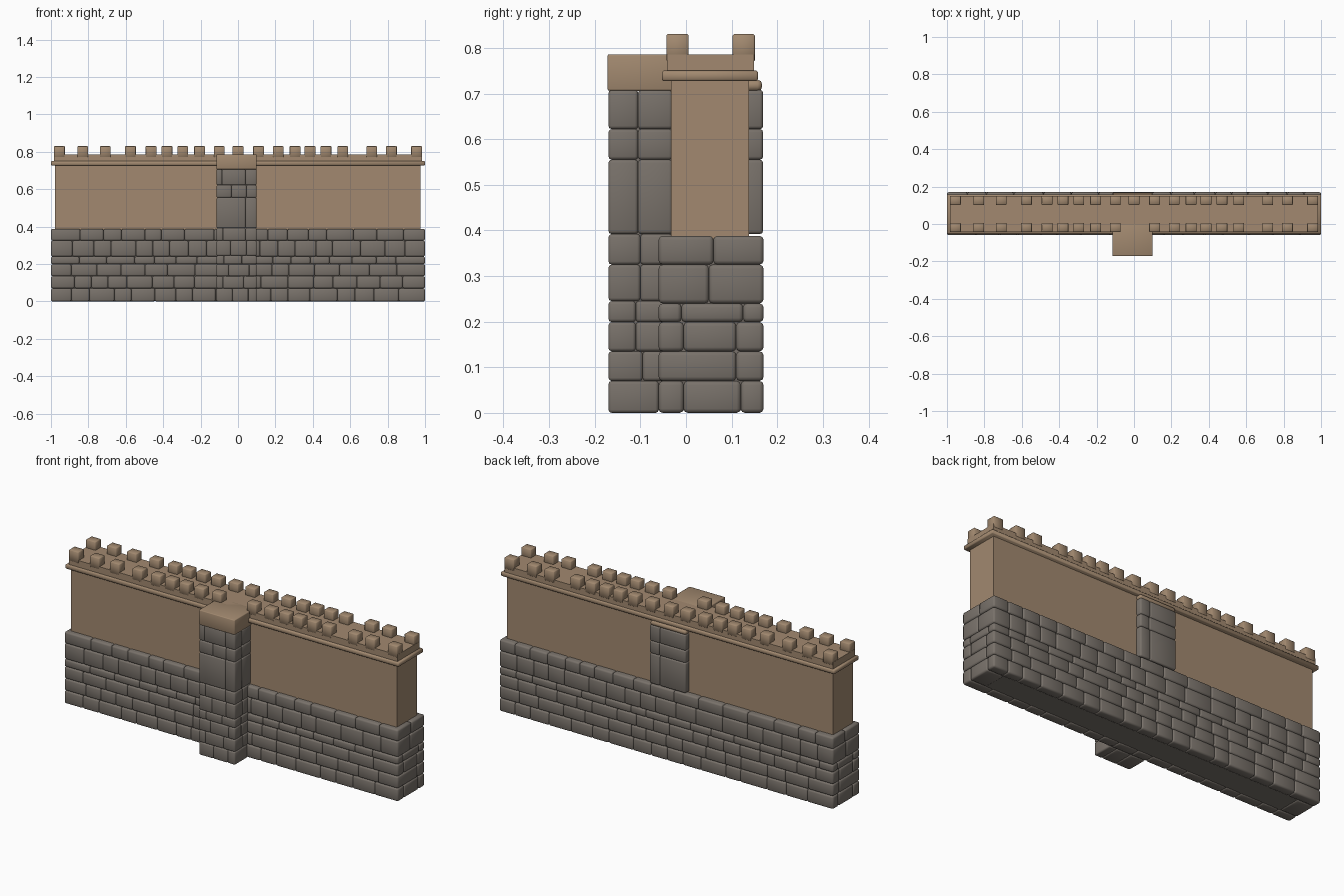
import bpy, bmesh, math, random

if "Cube" in bpy.data.objects:
    bpy.data.objects.remove(bpy.data.objects["Cube"])
random.seed(7)


def material(name, rgb):
    m = bpy.data.materials.new(name)
    m.diffuse_color = (*rgb, 1)
    m.use_nodes = True
    m.node_tree.nodes["Principled BSDF"].inputs["Base Color"].default_value = m.diffuse_color
    return m


STONE = material("grey stone", (0.19, 0.167, 0.145))
TAN = material("tan plaster", (0.36, 0.25, 0.16))


def build(name, boxes, mat, bevel=0.0, segments=2):
    """One object made of bevelled boxes (x0, x1, y0, y1, z0, z1)."""
    bm = bmesh.new()
    for x0, x1, y0, y1, z0, z1 in boxes:
        vs = bmesh.ops.create_cube(bm, size=1)["verts"]
        for v in vs:
            v.co.x = x1 if v.co.x > 0 else x0
            v.co.y = y1 if v.co.y > 0 else y0
            v.co.z = z1 if v.co.z > 0 else z0
    if bevel:
        bmesh.ops.bevel(bm, geom=bm.edges[:], offset=bevel, segments=segments,
                        profile=0.5, affect='EDGES')
    me = bpy.data.meshes.new(name)
    bm.to_mesh(me)
    bm.free()
    me.materials.append(mat)
    ob = bpy.data.objects.new(name, me)
    bpy.context.collection.objects.link(ob)
    if bevel:
        bpy.ops.object.select_all(action='DESELECT')
        ob.select_set(True)
        bpy.context.view_layer.objects.active = ob
        bpy.ops.object.shade_smooth_by_angle(angle=math.radians(50))
    return ob


def run(x0, x1, lo=0.085, hi=0.16):
    """Split a length into stones of irregular width."""
    xs = [x0]
    while x1 - xs[-1] > hi + lo:
        xs.append(xs[-1] + random.uniform(lo, hi))
    if x1 - xs[-1] > hi:
        xs.append((xs[-1] + x1) / 2)
    return xs + [x1]


# Stone base: front and back runs per course, filler stones at both ends
Y0, Y1 = -0.06, 0.17
courses = [(0, 0.07, -0.005, 0.12), (0.07, 0.135, 0.11, 0.11),
           (0.135, 0.199, -0.005, 0.11), (0.199, 0.24, -0.01, 0.125),
           (0.24, 0.325, 0.05, 0.05), (0.325, 0.388, 0.06, 0.06)]
stones = []
for z0, z1, ya, yb in courses:
    for y0, y1 in ((Y0, ya), (yb, Y1)):
        xs = run(-1, 1)
        stones += [(a, b, y0, y1, z0, z1) for a, b in zip(xs, xs[1:])]
    if yb > ya:
        stones += [(-1, -0.9, ya, yb, z0, z1), (0.9, 1, ya, yb, z0, z1)]
build("base_stones", stones, STONE, 0.009)
build("base_core", [(-0.99, 0.99, Y0 + 0.01, Y1 - 0.01, 0.005, 0.382)], STONE)

# Stone pillar on the front: z range, x joints, y joint
L, R = -0.115, 0.1
rows = [(0, 0.07, [-0.03, 0.055], -0.06), (0.07, 0.135, [-0.08, 0.03], -0.095),
        (0.135, 0.199, [-0.05, 0.06], -0.11), (0.199, 0.245, [-0.075, 0.02], -0.11),
        (0.245, 0.325, [-0.04, 0.045], -0.1), (0.325, 0.392, [-0.08, 0.04], -0.1),
        (0.392, 0.555, [0.04], -0.105), (0.555, 0.622, [-0.035, 0.045], -0.105),
        (0.622, 0.708, [-0.085, 0.04], -0.105)]
pillar, rear = [], []
for z0, z1, joints, ym in rows:
    xs = [L] + joints + [R]
    pillar += [(a, b, -0.17, ym, z0, z1) for a, b in zip(xs, xs[1:])]
    if ym < -0.06:
        pillar += [(L, -0.01, ym, -0.03, z0, z1), (-0.01, R, ym, -0.03, z0, z1)]
    # matching pilaster on the back, above the base
    if z0 > 0.38:
        xs = [L, joints[-1], R]
        rear += [(a, b, 0.11, 0.169, z0, z1) for a, b in zip(xs, xs[1:])]
build("pillar_stones", pillar, STONE, 0.007)
build("pillar_core", [(L + 0.008, R - 0.008, -0.162, -0.03, 0.005, 0.7)], STONE)
build("rear_pilaster_stones", rear, STONE, 0.007)
build("pillar_cap", [(L, R, -0.172, 0, 0.706, 0.786)], TAN, 0.004)
build("rear_pilaster_cap", [(L, R, 0.11, 0.167, 0.705, 0.73)], TAN, 0.01)

# Plaster wall, cornice and parapet
build("plaster_wall", [(-0.978, 0.975, -0.033, 0.138, 0.38, 0.735)], TAN)
build("cornice", [(-1, 1, -0.053, 0.158, 0.727, 0.75)], TAN, 0.004, 1)
build("parapet", [(-0.985, 0.985, -0.042, 0.149, 0.745, 0.786)], TAN)

# Merlons in two rows; the pillar interrupts the front row
centres = [-0.955, -0.83, -0.71, -0.575, -0.465, -0.38, -0.295, -0.205, -0.1,
           0.0, 0.11, 0.215, 0.305, 0.385, 0.47, 0.56, 0.715, 0.82, 0.955]
merlons = []
for c in centres:
    merlons.append((c - 0.029, c + 0.029, 0.102, 0.151, 0.77, 0.83))
    if c != 0:
        merlons.append((c - 0.029, c + 0.029, -0.043, 0.006, 0.77, 0.83))
build("merlons", merlons, TAN, 0.003, 1)
